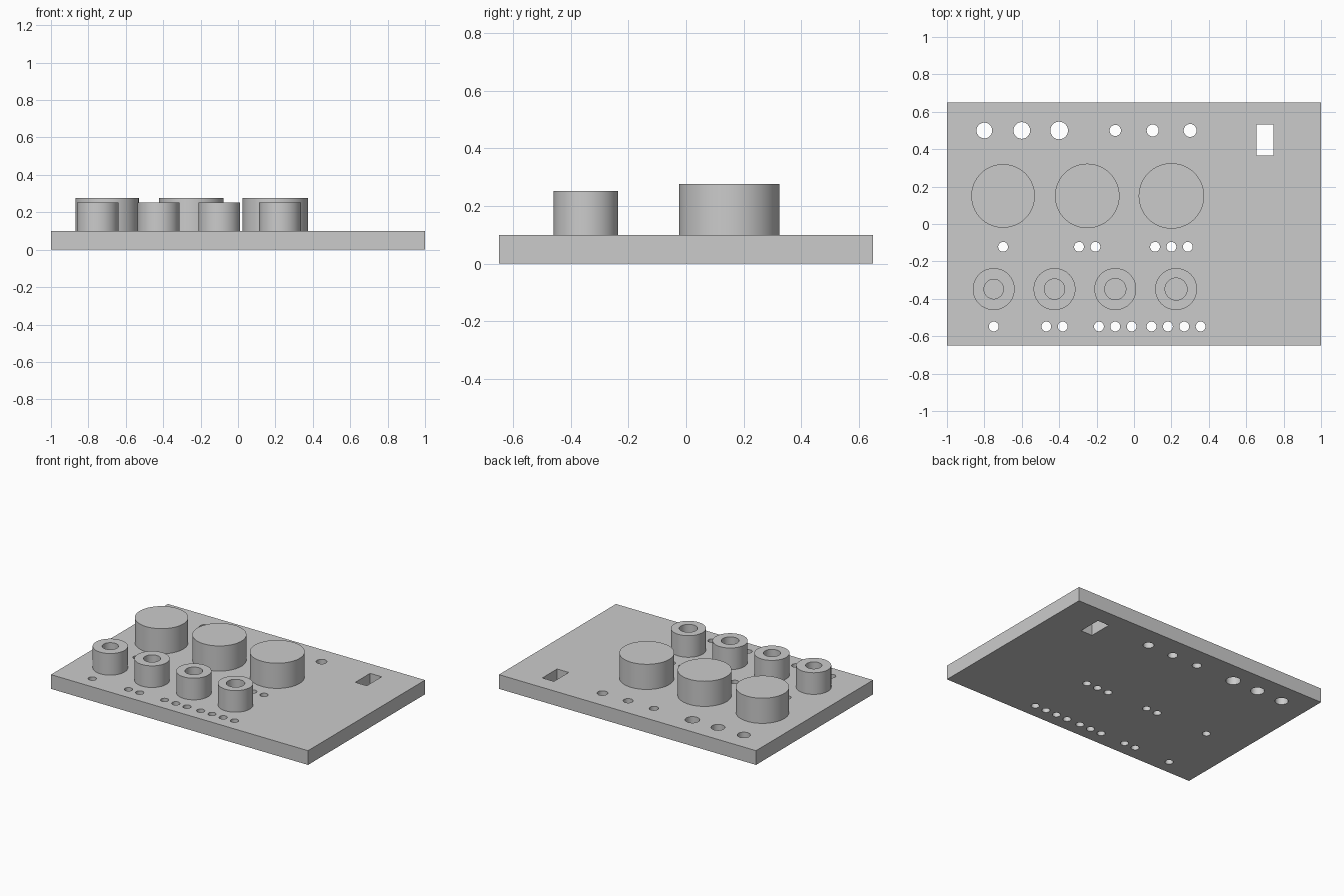
import bpy
import bmesh
from math import cos, sin, tau

PLATE_TOP = 0.10
SEGMENTS = 64

default_cube = bpy.data.objects.get("Cube")
if default_cube:
    bpy.data.objects.remove(default_cube, do_unlink=True)

grey = bpy.data.materials.new("plain grey")
grey.use_nodes = True
grey.diffuse_color = (0.6, 0.6, 0.6, 1)
grey.node_tree.nodes["Principled BSDF"].inputs["Base Color"].default_value = grey.diffuse_color


def make_object(name, bm):
    bmesh.ops.recalc_face_normals(bm, faces=bm.faces)
    mesh = bpy.data.meshes.new(name)
    bm.to_mesh(mesh)
    bm.free()
    mesh.materials.append(grey)
    obj = bpy.data.objects.new(name, mesh)
    bpy.context.collection.objects.link(obj)
    return obj


def activate(obj):
    bpy.ops.object.select_all(action="DESELECT")
    obj.select_set(True)
    bpy.context.view_layer.objects.active = obj


def add_box(bm, x, y, z0, size):
    verts = bmesh.ops.create_cube(bm, size=1)["verts"]
    bmesh.ops.scale(bm, vec=size, verts=verts)
    bmesh.ops.translate(bm, vec=(x, y, z0 + size[2] / 2), verts=verts)


def lathe(bm, x, y, profile):
    """Spin (radius, z) points into a closed solid with flat end caps."""
    rings = [[bm.verts.new((x + r * cos(tau * i / SEGMENTS),
                            y + r * sin(tau * i / SEGMENTS), z))
              for i in range(SEGMENTS)] for r, z in profile]
    for a, b in zip(rings, rings[1:]):
        for i in range(SEGMENTS):
            j = (i + 1) % SEGMENTS
            bm.faces.new((a[i], a[j], b[j], b[i]))
    bm.faces.new(rings[0])
    bm.faces.new(rings[-1])


# Base plate
bm = bmesh.new()
add_box(bm, 0, 0, 0, (2, 1.3, PLATE_TOP))
plate = make_object("base_plate", bm)

# Through holes: graded back row, then groups of marker holes
holes = [(-0.8, 0.5, 0.042), (-0.6, 0.5, 0.0445), (-0.4, 0.5, 0.047),
         (-0.1, 0.5, 0.030), (0.1, 0.5, 0.032), (0.3, 0.5, 0.0345)]
pegs = [-0.70, -0.25, 0.20]
sockets = [-0.75, -0.425, -0.10, 0.225]
for centres, y in ((pegs, -0.122), (sockets, -0.548)):
    for n, x in enumerate(centres):
        holes += [(x + (k - n / 2) * 0.0875, y, 0.0262) for k in range(n + 1)]

# Cutter for every hole and the rectangular slot
bm = bmesh.new()
for x, y, r in holes:
    lathe(bm, x, y, [(r, -0.05), (r, PLATE_TOP + 0.05)])
add_box(bm, 0.70, 0.45, -0.05, (0.09, 0.165, PLATE_TOP + 0.1))
cutter = make_object("hole_cutter", bm)
cutter.hide_render = True

activate(plate)
cut = plate.modifiers.new("holes", "BOOLEAN")
cut.operation = "DIFFERENCE"
cut.solver = "EXACT"
cut.object = cutter
bpy.ops.object.modifier_apply(modifier=cut.name)
bpy.data.objects.remove(cutter, do_unlink=True)
parts = [plate]

# Large solid pegs, each slightly wider than the last
for n, x in enumerate(pegs):
    r = 0.17 + 0.0025 * n
    bm = bmesh.new()
    lathe(bm, x, 0.15, [(r, PLATE_TOP - 0.01), (r, 0.277)])
    parts.append(make_object(f"peg_{n + 1}", bm))

# Small sockets with blind bores that widen along the row
for n, x in enumerate(sockets):
    bore = 0.052 + 0.0023 * n
    bm = bmesh.new()
    lathe(bm, x, -0.348, [(0.112, PLATE_TOP - 0.01), (0.112, 0.252),
                          (bore, 0.252), (bore, PLATE_TOP + 0.001)])
    parts.append(make_object(f"socket_{n + 1}", bm))

for obj in parts:
    activate(obj)
    bpy.ops.object.shade_smooth_by_angle()
